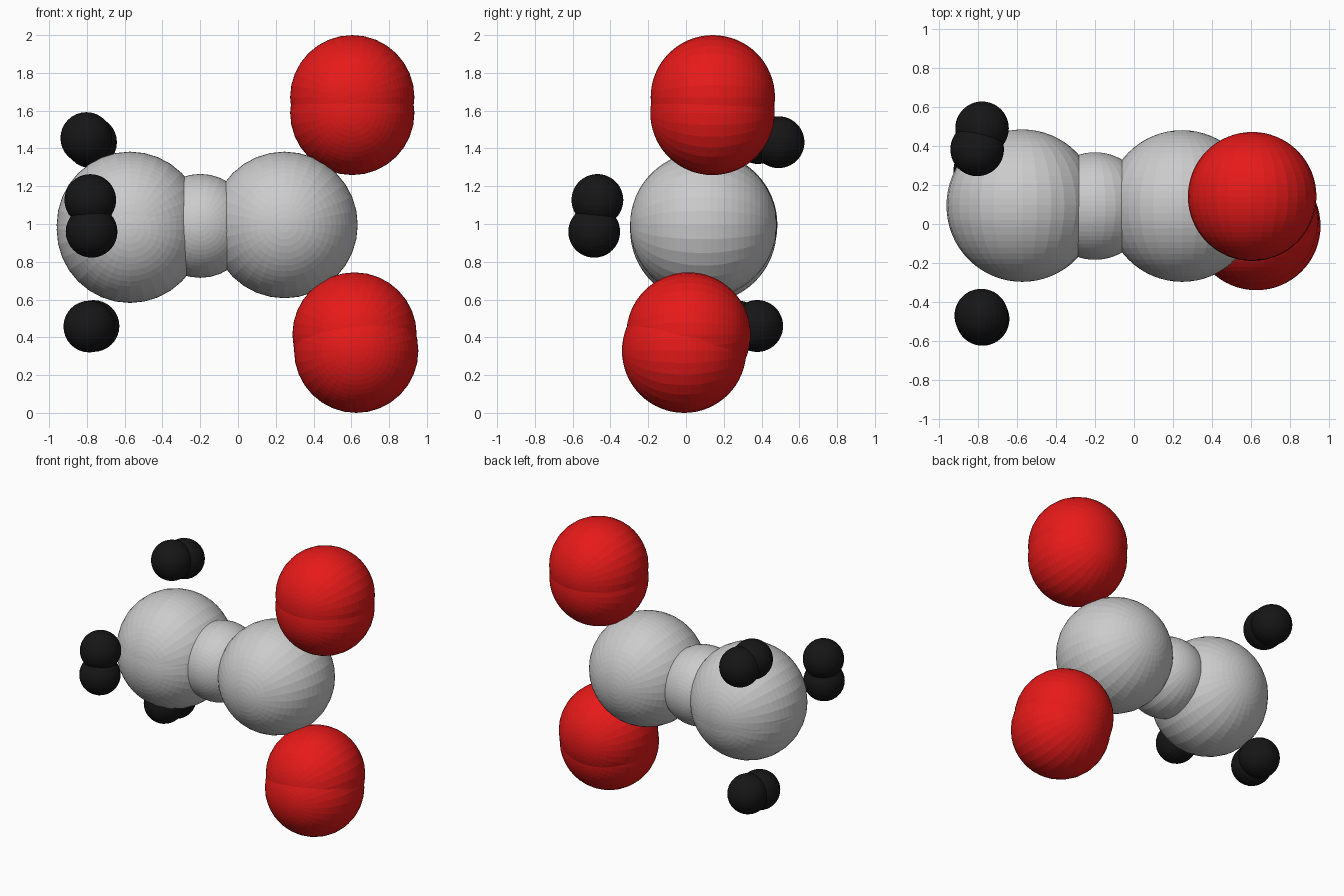
import bpy
from math import pi

if "Cube" in bpy.data.objects:
    bpy.data.objects.remove(bpy.data.objects["Cube"])


def material(name, color):
    m = bpy.data.materials.new(name)
    m.diffuse_color = color
    m.use_nodes = True
    m.node_tree.nodes["Principled BSDF"].inputs["Base Color"].default_value = m.diffuse_color
    return m


red = material("red", (0.8, 0.01, 0.01, 1))
black = material("black", (0.008, 0.008, 0.008, 1))


def ball(name, center, radius, mat=None):
    # faceted sphere with its poles along y
    bpy.ops.mesh.primitive_uv_sphere_add(segments=32, ring_count=32, radius=radius,
                                         location=center, rotation=(pi / 2, 0, 0))
    ob = bpy.context.object
    ob.name = name
    if mat:
        ob.data.materials.append(mat)


def balls(name, centers, radius, mat=None):
    for i, c in enumerate(centers, 1):
        ball(f"{name}_{i}", c, radius, mat)


# grey core: two large balls joined by a smaller one
balls("left_core", [(-0.572, 0.096, 0.995), (-0.572, 0.092, 0.970)], 0.388)
ball("right_core", (0.246, 0.092, 0.995), 0.388)
ball("core_link", (-0.20, 0.092, 0.99), 0.275)

# red balls in overlapping pairs
balls("upper_red", [(0.605, 0.142, 1.671), (0.605, 0.140, 1.588)], 0.329, red)
balls("lower_red", [(0.626, -0.010, 0.329), (0.617, 0.013, 0.415)], 0.329, red)

# small black balls in overlapping pairs
balls("upper_black", [(-0.803, 0.382, 1.455), (-0.778, 0.490, 1.433)], 0.137, black)
balls("front_black", [(-0.782, -0.469, 1.127), (-0.775, -0.486, 0.959)], 0.137, black)
balls("lower_black", [(-0.765, 0.377, 0.460), (-0.787, 0.275, 0.457)], 0.137, black)
